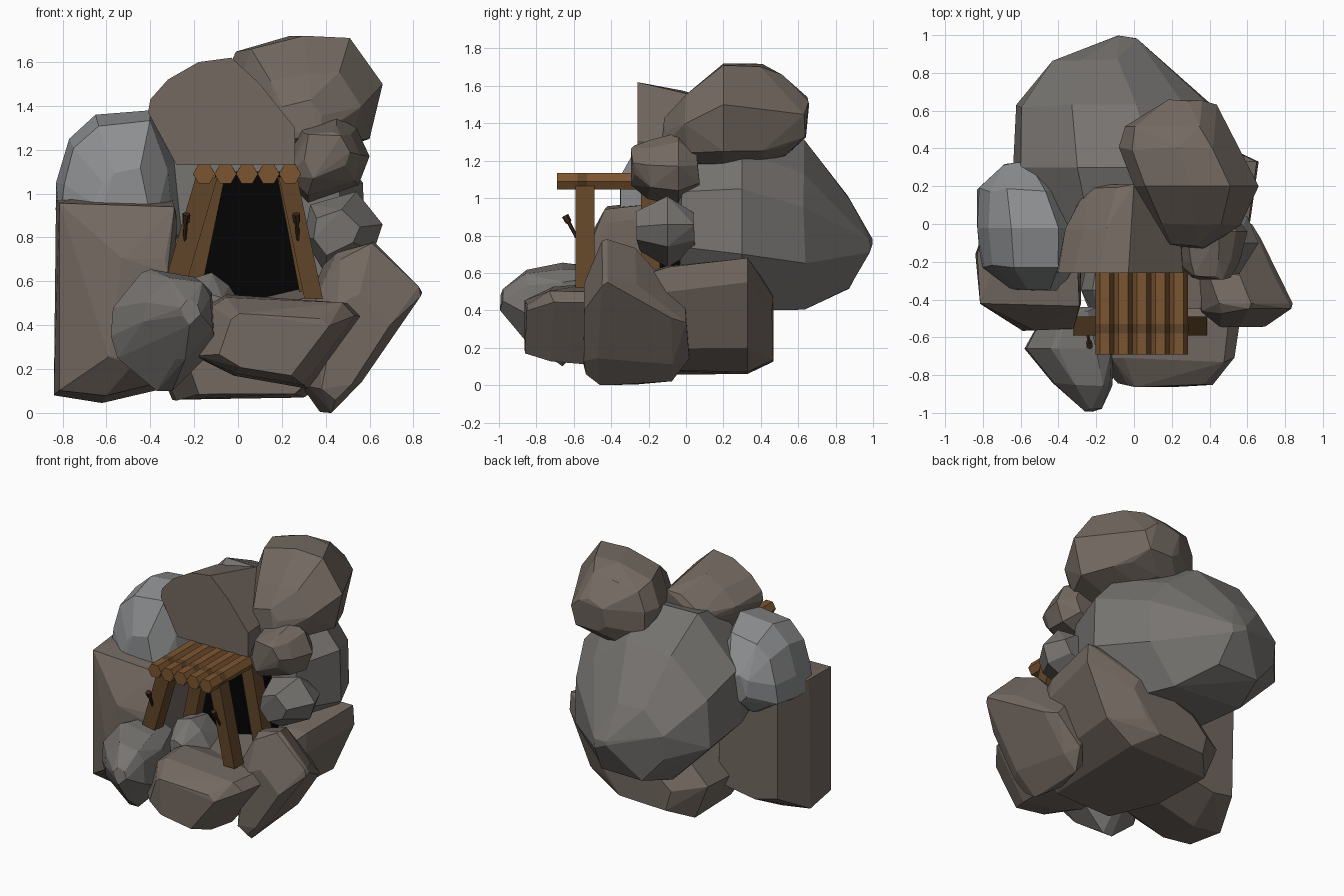
import bpy, bmesh, math, random
from mathutils import Vector, Matrix

if "Cube" in bpy.data.objects:
    bpy.data.objects.remove(bpy.data.objects["Cube"])
random.seed(4)


def material(name, r, g, b):
    m = bpy.data.materials.new(name)
    m.diffuse_color = (r, g, b, 1)
    m.use_nodes = True
    m.node_tree.nodes["Principled BSDF"].inputs["Base Color"].default_value = m.diffuse_color
    return m


BROWN = material("brown_stone", 0.17, 0.14, 0.118)
GREY = material("grey_stone", 0.185, 0.175, 0.165)
PALE = material("pale_stone", 0.27, 0.275, 0.28)
WOOD = material("log_wood", 0.20, 0.09, 0.03)
POST = material("post_wood", 0.12, 0.06, 0.022)
DARK = material("dark_wood", 0.045, 0.02, 0.01)
BLACK = material("cave_black", 0.001, 0.001, 0.001)


def finish(name, bm, mat):
    me = bpy.data.meshes.new(name)
    bm.to_mesh(me)
    bm.free()
    me.materials.append(mat)
    ob = bpy.data.objects.new(name, me)
    bpy.context.collection.objects.link(ob)
    return ob


def hull(name, points, mat, merge=0.13):
    bm = bmesh.new()
    for p in points:
        bm.verts.new(p)
    bmesh.ops.convex_hull(bm, input=bm.verts[:])
    loose = [v for v in bm.verts if not v.link_faces]
    bmesh.ops.delete(bm, geom=loose, context='VERTS')
    bmesh.ops.dissolve_limit(bm, angle_limit=merge, verts=bm.verts[:], edges=bm.edges[:])
    bmesh.ops.recalc_face_normals(bm, faces=bm.faces[:])
    return finish(name, bm, mat)


def rock(name, outline, rings, mat, jitter=0.014):
    """Front outline (x, z) swept through rings of (y, scale, dx, dz), then wrapped."""
    xs, zs = zip(*outline)
    cx, cz = (min(xs) + max(xs)) / 2, (min(zs) + max(zs)) / 2
    pts = []
    for y, s, dx, dz in rings:
        for x, z in outline:
            j = [random.uniform(-jitter, jitter) for _ in range(3)] if s < 1 else (0, 0, 0)
            pts.append((cx + (x - cx) * s + dx + j[0], y + j[1],
                        max(0, cz + (z - cz) * s + dz + j[2])))
    return hull(name, pts, mat)


# Large boulders behind the cave mouth
rock("back_boulder",
     [(-.64, .8), (-.6, 1.15), (-.3, 1.46), (.1, 1.45), (.4, 1.25), (.57, 1.05), (.58, .7), (.35, .4), (-.3, .45)],
     [(-.03, .8, 0, 0), (.3, 1, 0, 0), (.63, .85, -.08, -.07), (.86, .48, -.12, -.17), (.985, .08, .0, -.17)], GREY)
rock("base_slab",
     [(-.4, .3), (-.2, .5), (.45, .68), (.65, .68), (.66, .55), (.5, .2), (.3, .07), (-.3, .06)],
     [(-.45, .7, 0, -.06), (-.1, .92, -.02, -.03), (.33, 1, 0, 0), (.455, .55, -.05, -.06)], BROWN)

# Left wall
rock("left_pillar_rock",
     [(-.84, .08), (-.83, .97), (-.72, .985), (-.3, .97), (-.28, .9), (-.3, .12), (-.62, .045)],
     [(-.555, .5, .1, -.05), (-.43, .95, .015, 0), (-.16, 1, 0, 0), (.08, .8, .03, .03)], BROWN)
rock("left_upper_rock",
     [(-.83, .9), (-.83, 1.05), (-.77, 1.25), (-.65, 1.36), (-.4, 1.38), (-.29, 1.15), (-.25, .8), (-.6, .75)],
     [(-.35, .45, .02, -.1), (-.22, .9, 0, -.02), (-.02, 1, 0, 0), (.18, .8, -.05, 0), (.32, .3, -.07, -.02)], PALE)

# Rocks over the mouth
rock("lintel_rock",
     [(-.41, 1.37), (-.4, 1.43), (-.32, 1.52), (-.18, 1.6), (-.03, 1.62), (.1, 1.5), (.26, 1.3),
      (.26, 1.13), (-.28, 1.13), (-.36, 1.28)],
     [(-.26, 1, 0, 0), (-.02, .92, .02, -.02), (.2, .65, .04, -.02)], BROWN)
rock("top_rock",
     [(-.0, 1.5), (.06, 1.66), (.3, 1.72), (.51, 1.71), (.66, 1.5), (.6, 1.25), (.4, 1.18), (.15, 1.18), (.02, 1.3)],
     [(-.12, .33, -.05, -.12), (-.0, .7, .0, -.08), (.2, 1, 0, 0), (.4, .96, -.08, -.0),
      (.52, .8, -.12, -.01), (.645, .4, -.03, -.03)], BROWN)

# Right wall
rock("right_upper_rock",
     [(.2, 1.08), (.28, 1.3), (.45, 1.35), (.54, 1.3), (.6, 1.17), (.55, 1.04), (.32, .96)],
     [(-.285, .55, 0, .03), (-.2, .85, 0, 0), (-.04, 1, 0, 0), (.06, .65, 0, 0)], BROWN)
rock("right_middle_rock",
     [(.3, .8), (.33, .95), (.54, 1.01), (.66, .86), (.62, .74), (.4, .63)],
     [(-.26, .6, -.03, 0), (-.1, 1, 0, 0), (.04, .6, 0, 0)], GREY)
rock("right_lower_rock",
     [(.84, .55), (.82, .58), (.62, .78), (.45, .73), (.36, .55), (.33, .12), (.42, 0), (.56, .15)],
     [(-.545, .62, -.04, -.1), (-.46, .98, 0, -.01), (-.42, 1, 0, -.0), (-.26, .92, -.06, -.02),
      (-.08, .6, -.07, -.13), (.01, .35, -.06, -.1)], BROWN)

# Doorstep rocks
rock("front_step_rock",
     [(-.18, .25), (-.12, .5), (-.05, .54), (.5, .5), (.56, .44), (.32, .11), (-.02, .17)],
     [(-.85, .66, -.03, -.01), (-.72, .95, -.02, 0), (-.52, 1, 0, 0), (-.3, .75, 0, -.02)], BROWN)
rock("front_left_rock",
     [(-.58, .35), (-.57, .48), (-.44, .64), (-.4, .655), (-.2, .62), (-.12, .55), (-.1, .3), (-.3, .1), (-.37, .1), (-.55, .25)],
     [(-.985, .16, .12, .08), (-.85, .66, .08, .05), (-.66, 1, 0, 0), (-.45, .55, .02, .1)], GREY)
rock("inner_floor_rock",
     [(-.28, .5), (-.22, .62), (-.12, .65), (-.04, .59), (.03, .48), (-.1, .38)],
     [(-.5, .5, 0, -.04), (-.35, 1, 0, -.01), (-.15, .7, 0, 0)], GREY)

# Dark cave mouth
mouth = [(-.24, .45), (-.1, 1.1), (.24, 1.1), (.38, .45)]
hull("cave_mouth", [(x, y, z) for x, z in mouth for y in (-.16, .0)], BLACK)


# Timber frames, two leaning pairs of posts
def post(name, foot, head, y, half=0.045):
    hull(name, [(x + sx * half, y + sy * 0.05, z) for x, z in (foot, head)
                for sx in (-1, 1) for sy in (-1, 1)], POST, 0.02)


post("front_left_post", (-.30, .54), (-.143, 1.075), -.54, .05)
post("front_right_post", (.345, .52), (.228, 1.075), -.54, .042)
post("back_left_post", (-.225, .5), (-.105, 1.075), -.19)
post("back_right_post", (.335, .5), (.225, 1.075), -.19)


# Roof of six-sided logs, each with a dark band
def log(name, x, y0, y1, r, mat):
    hull(name, [(x + r * math.cos(k * math.pi / 3), y, 1.09 + r * math.sin(k * math.pi / 3))
                for k in range(6) for y in (y0, y1)], mat)


for i in range(5):
    x = -.155 + i * 0.098
    log(f"roof_log_{i + 1}", x, -.69, -.1, .05, WOOD)
    log(f"log_band_{i + 1}", x, -.58, -.53, .0505, POST)

# Torches leaning out of the front posts
for side, x, lean in (("left", -.245, .01), ("right", .275, -.01)):
    a, b = Vector((x, -.58, .78)), Vector((x + lean, -.645, .905))
    d = b - a
    rot = d.to_track_quat('Z', 'Y').to_matrix().to_4x4()
    bm = bmesh.new()
    bmesh.ops.create_cone(bm, cap_ends=True, segments=6, radius1=.008, radius2=.012, depth=d.length,
                          matrix=Matrix.Translation((a + b) / 2) @ rot)
    bmesh.ops.create_cone(bm, cap_ends=True, segments=6, radius1=.017, radius2=.019, depth=.04,
                          matrix=Matrix.Translation(a + d * .87) @ rot)
    finish(side + "_torch", bm, DARK)
